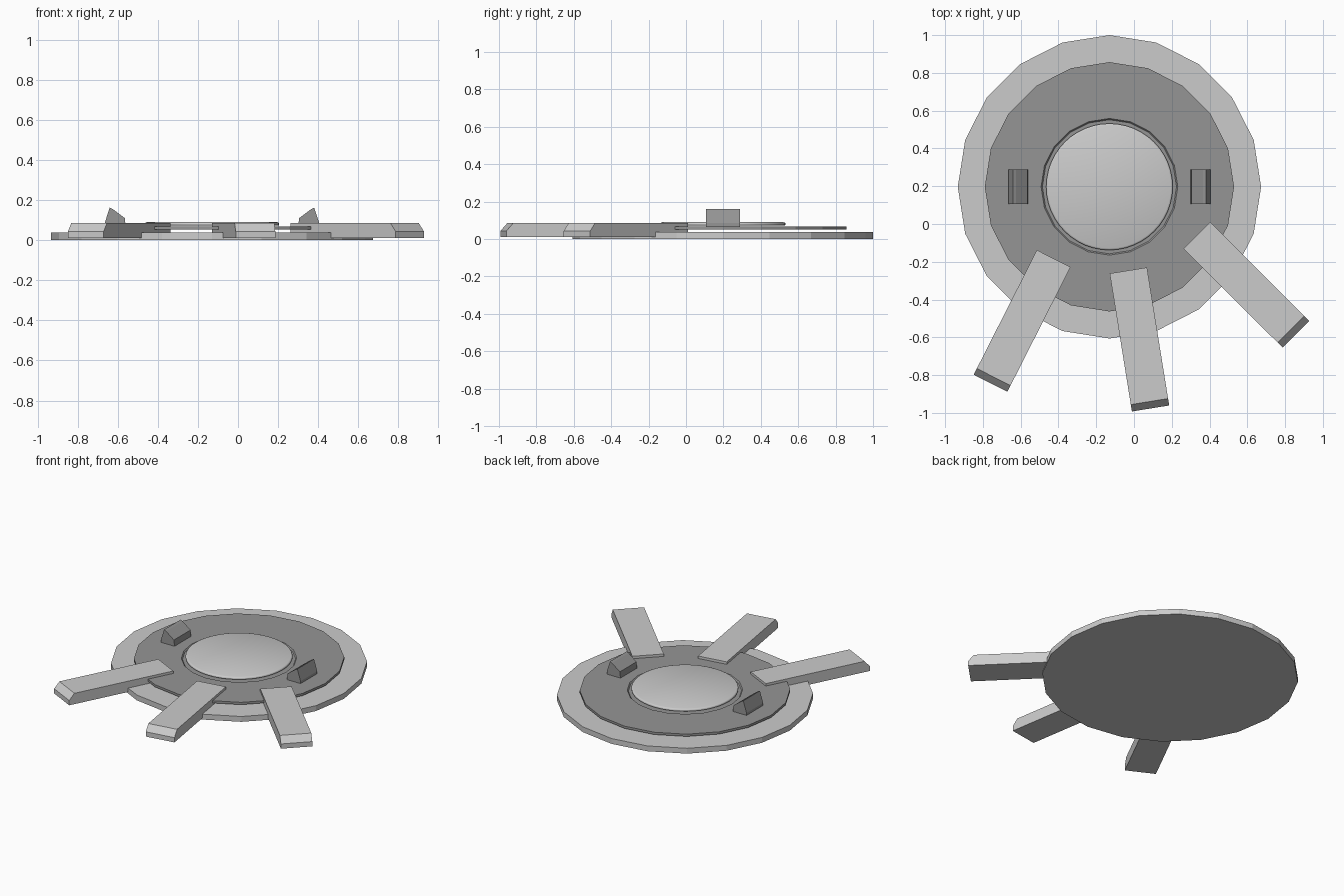
import bpy, bmesh, math
from mathutils import Matrix

if "Cube" in bpy.data.objects:
    bpy.data.objects.remove(bpy.data.objects["Cube"])

CX, CY = -0.13, 0.197          # shared centre of the stacked discs

dark = bpy.data.materials.new("dark_grey")
dark.diffuse_color = (0.3, 0.3, 0.3, 1)
dark.use_nodes = True
dark.node_tree.nodes["Principled BSDF"].inputs["Base Color"].default_value = dark.diffuse_color


def finish(name, bm, mat=None):
    bmesh.ops.remove_doubles(bm, verts=bm.verts, dist=1e-5)
    bmesh.ops.recalc_face_normals(bm, faces=bm.faces)
    me = bpy.data.meshes.new(name)
    bm.to_mesh(me)
    bm.free()
    ob = bpy.data.objects.new(name, me)
    bpy.context.collection.objects.link(ob)
    if mat:
        me.materials.append(mat)
    return ob


def lathe(name, profile, sides, mat=None):
    """Revolve a (radius, z) profile around the disc centre."""
    bm = bmesh.new()
    rings = [[bm.verts.new((CX + r * math.cos(math.tau * i / sides),
                            CY + r * math.sin(math.tau * i / sides), z))
              for i in range(sides)] for r, z in profile]
    for a, b in zip(rings, rings[1:]):
        for i in range(sides):
            j = (i + 1) % sides
            bm.faces.new((a[i], a[j], b[j], b[i]))
    bm.faces.new(rings[0])
    bm.faces.new(rings[-1])
    return finish(name, bm, mat)


def prism(name, profile, width, matrix, mat=None):
    """Extrude an (x, z) profile to a width centred on local y."""
    bm = bmesh.new()
    face = bm.faces.new([bm.verts.new((x, -width / 2, z)) for x, z in profile])
    ext = bmesh.ops.extrude_face_region(bm, geom=[face])
    moved = [v for v in ext["geom"] if isinstance(v, bmesh.types.BMVert)]
    bmesh.ops.translate(bm, verts=moved, vec=(0, width, 0))
    bm.transform(matrix)
    return finish(name, bm, mat)


# Stacked discs: base, floating dark plate with shallow recess, round cap
lathe("base_disc", [(0.803, 0), (0.803, 0.037)], 20)
lathe("upper_plate", [(0.66, 0.052), (0.66, 0.068), (0.362, 0.068),
                      (0.355, 0.06)], 20, dark)
cap = lathe("centre_cap", [(0.33, 0.072), (0.335, 0.075), (0.335, 0.083),
                           (0.332, 0.087), (0.325, 0.09)], 48)
bpy.context.view_layer.objects.active = cap
cap.select_set(True)
bpy.ops.object.shade_smooth_by_angle(angle=math.radians(50))

# Three radiating bars with a sloped outer end
bar = [(0, 0.01), (0.74, 0.01), (0.74, 0.043), (0.703, 0.085), (0, 0.085)]
for side, (x0, y0), (x1, y1) in (("left", (-0.425, -0.183), (-0.76, -0.844)),
                                 ("middle", (-0.03, -0.246), (0.088, -0.979)),
                                 ("right", (0.333, -0.061), (0.857, -0.583))):
    m = Matrix.Translation((x0, y0, 0)) @ Matrix.Rotation(
        math.atan2(y1 - y0, x1 - x0), 4, 'Z')
    prism(side + "_bar", bar, 0.2, m)

# Pair of wedge blocks, mirrored about the disc centre
wedge = [(0.43, 0.066), (0.435, 0.11), (0.495, 0.155), (0.51, 0.162),
         (0.535, 0.085), (0.535, 0.066)]
for side, s in (("left", -1), ("right", 1)):
    m = Matrix.Translation((CX, CY, 0)) @ Matrix.Diagonal((s, 1, 1, 1))
    prism(side + "_wedge", wedge, 0.182, m, dark)
